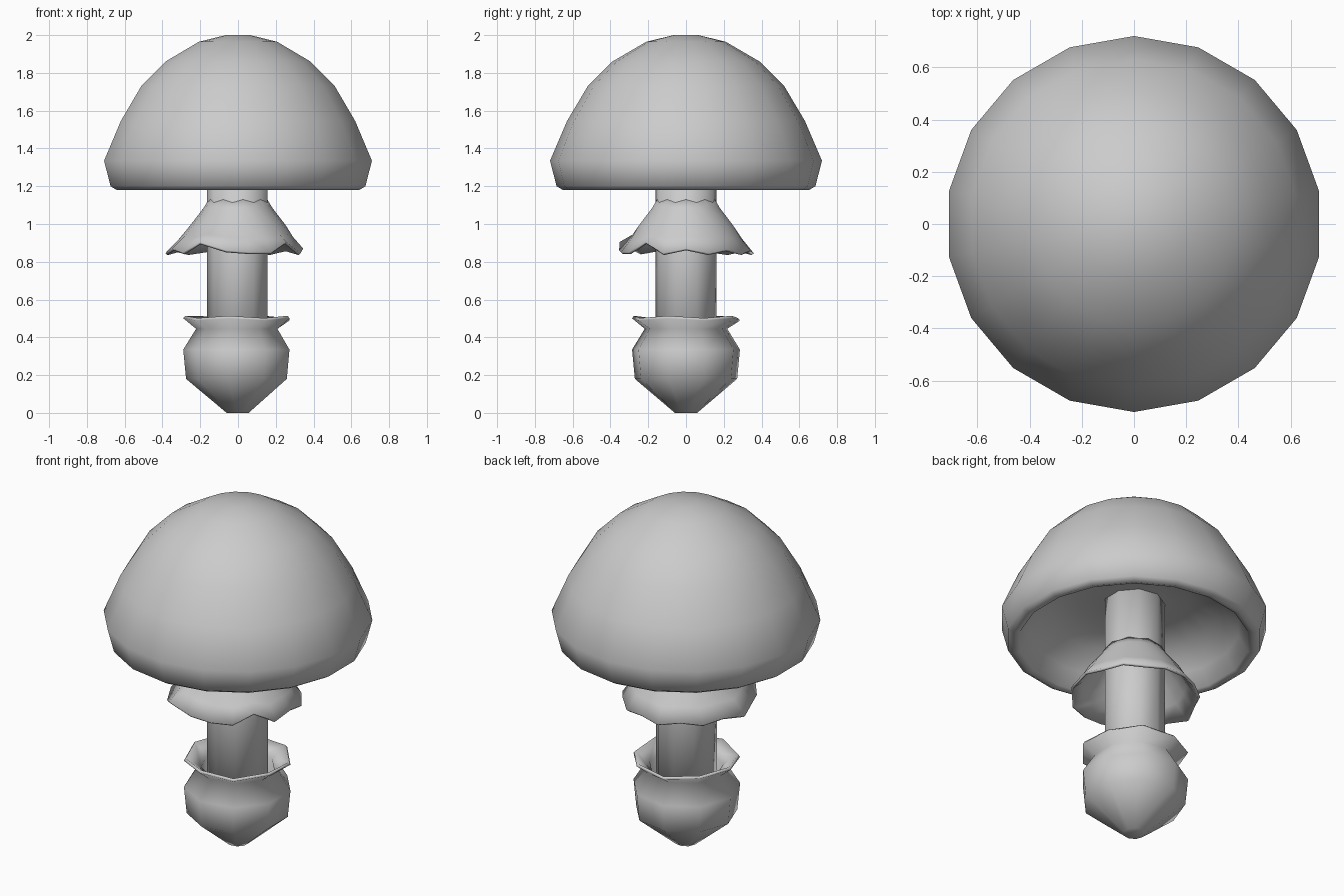
import bpy, bmesh
from math import sin, cos, pi, radians

if "Cube" in bpy.data.objects:
    bpy.data.objects.remove(bpy.data.objects["Cube"])


def lathe(name, profile, sides, phase, wave=None, cap_start=False, cap_end=False):
    """Revolve (radius, height) points; wave(ring, angle, r, z) may bend each point."""
    bm = bmesh.new()
    rings = []
    for i, (r, z) in enumerate(profile):
        ring = []
        for k in range(sides):
            a = phase + 2 * pi * k / sides
            rr, zz = wave(i, k, r, z) if wave else (r, z)
            ring.append(bm.verts.new((rr * cos(a), rr * sin(a), zz)))
        rings.append(ring)
    for low, high in zip(rings, rings[1:]):
        for k in range(sides):
            n = (k + 1) % sides
            bm.faces.new((low[k], low[n], high[n], high[k]))
    if cap_start:
        bm.faces.new(rings[0][::-1])
    if cap_end:
        bm.faces.new(rings[-1])
    bmesh.ops.recalc_face_normals(bm, faces=bm.faces)
    mesh = bpy.data.meshes.new(name)
    bm.to_mesh(mesh)
    bm.free()
    obj = bpy.data.objects.new(name, mesh)
    bpy.context.collection.objects.link(obj)
    for p in mesh.polygons:
        p.use_smooth = True
    return obj


# Domed cap with a hollow underside
cap_profile = [(0.15, 1.42), (0.30, 1.43), (0.46, 1.38), (0.57, 1.28), (0.62, 1.19),
               (0.652, 1.18), (0.685, 1.20), (0.72, 1.335), (0.63, 1.545), (0.52, 1.73),
               (0.39, 1.86), (0.21, 1.965), (0.065, 2.0)]
lathe("cap", cap_profile, 18, radians(10), cap_start=True, cap_end=True)

# Stem
lathe("stem", [(0.165, 0.25), (0.165, 0.8), (0.165, 1.44)], 9, pi,
      cap_start=True, cap_end=True)


# Frilled skirt: 18 rim points from the left side round the front, high folds between low points
rim = [(.385, .845), (.37, .87), (.38, .85), (.405, .905), (.36, .86), (.35, .85),
       (.35, .85), (.335, .905), (.352, .845), (.345, .87), (.352, .845), (.34, .865),
       (.35, .845), (.345, .86), (.365, .845), (.345, .86), (.355, .845), (.35, .86)]


def frill(i, k, r, z):
    rim_r, rim_z = rim[k]
    if i == 4:
        return rim_r, rim_z
    if i == 3:
        return r + (rim_r - 0.355) * 0.5, z + (rim_z - 0.85) * 0.4
    return r, z


skirt = lathe("skirt", [(0.155, 1.13), (0.182, 1.085), (0.255, 0.99), (0.295, 0.925),
                        (0.355, 0.85)], 18, pi, frill)
thick = skirt.modifiers.new("thickness", "SOLIDIFY")
thick.thickness = 0.015
thick.offset = -1 if skirt.data.polygons[0].normal.z > 0 else 1


# Bulb cup at the base with a flared, slightly wavy lip
def lip(i, k, r, z):
    return (r, z + 0.006 * (-1) ** k) if i in (4, 5) else (r, z)


cup_profile = [(0.06, 0.0), (0.275, 0.18), (0.29, 0.335), (0.222, 0.445), (0.29, 0.495),
               (0.28, 0.508), (0.20, 0.45), (0.21, 0.36), (0.15, 0.30)]
lathe("base_cup", cup_profile, 9, pi, lip, cap_start=True)
